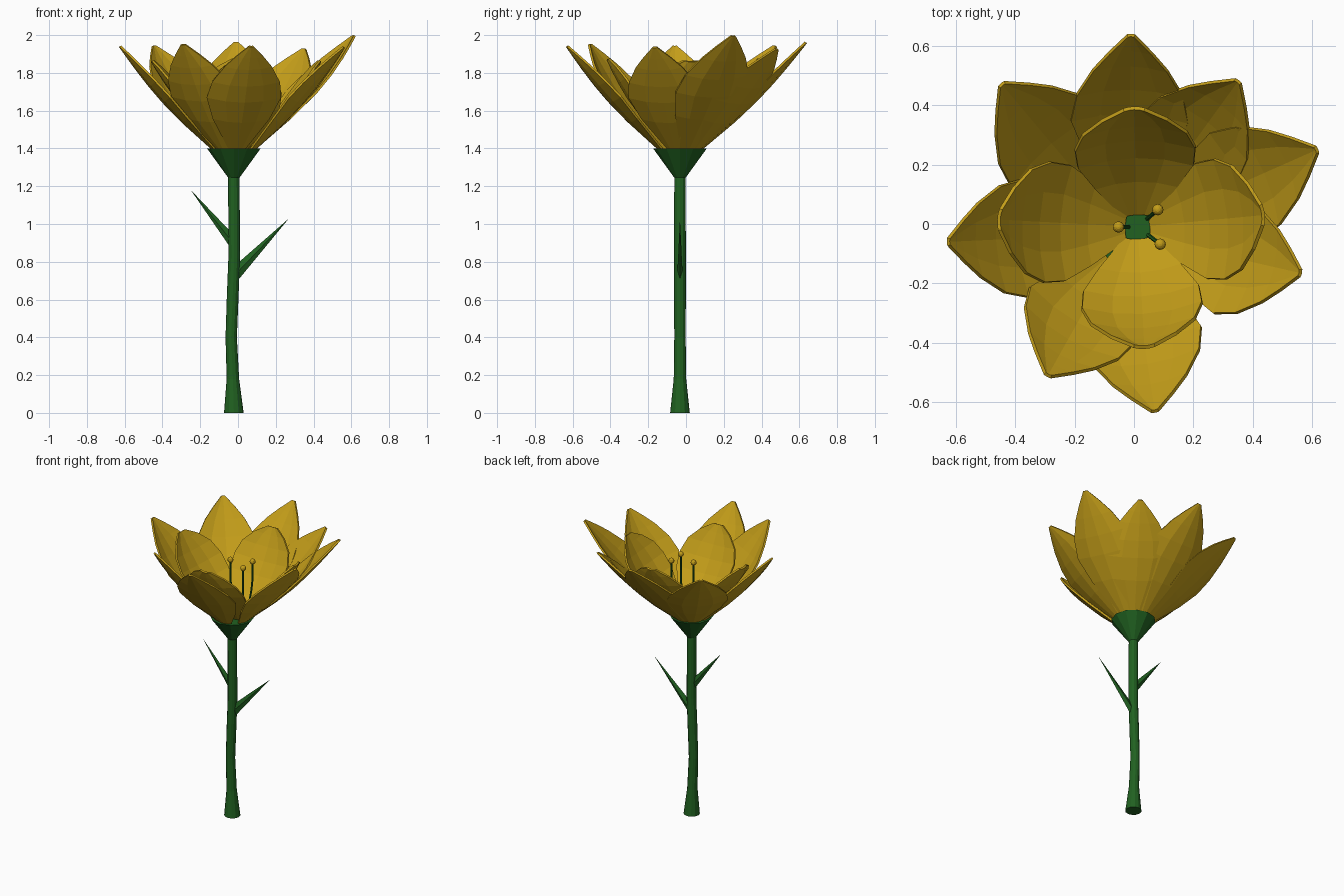
import bpy, bmesh, math
from mathutils import Vector

if "Cube" in bpy.data.objects:
    bpy.data.objects.remove(bpy.data.objects["Cube"])

def material(name, col):
    m = bpy.data.materials.new(name)
    m.diffuse_color = (*col, 1)
    m.use_nodes = True
    m.node_tree.nodes["Principled BSDF"].inputs["Base Color"].default_value = m.diffuse_color
    return m

GREEN = material("green", (0.015, 0.12, 0.015))
GOLD = material("gold", (0.55, 0.34, 0.01))
CX, CY = -0.022, -0.032

def make(name, verts, faces, mat):
    me = bpy.data.meshes.new(name)
    me.from_pydata(verts, [], faces)
    bm = bmesh.new()
    bm.from_mesh(me)
    bmesh.ops.recalc_face_normals(bm, faces=bm.faces)
    bm.to_mesh(me)
    bm.free()
    me.materials.append(mat)
    ob = bpy.data.objects.new(name, me)
    bpy.context.collection.objects.link(ob)
    return ob

def rings(name, path, sides, mat):
    """Capped tube through horizontal rings given as (x, y, z, radius)."""
    verts = [(x + r * math.cos(2 * math.pi * k / sides), y + r * math.sin(2 * math.pi * k / sides), z)
             for x, y, z, r in path for k in range(sides)]
    faces = [(i * sides + k, i * sides + (k + 1) % sides,
              (i + 1) * sides + (k + 1) % sides, (i + 1) * sides + k)
             for i in range(len(path) - 1) for k in range(sides)]
    faces += [tuple(range(sides)), tuple(range(len(verts) - sides, len(verts)))]
    return make(name, verts, faces, mat)

def petal(name, base, tip, outline, bulge, cup, cols=4):
    B, T = Vector(base), Vector(tip)
    u = T - B
    side = Vector((0, 0, 1)).cross(u).normalized()
    n = u.cross(side).normalized()
    verts, m = [], cols + 1
    for t, w in outline:
        for j in range(m):
            v = 2 * j / cols - 1
            lift = cup * v * v * w / 0.2 - bulge * math.sin(math.pi * t)
            verts.append(B + u * t + side * (w * v) + n * lift)
    faces = [(i * m + j, i * m + j + 1, (i + 1) * m + j + 1, (i + 1) * m + j)
             for i in range(len(outline) - 1) for j in range(cols)]
    ob = make(name, verts, faces, GOLD)
    mod = ob.modifiers.new("thickness", 'SOLIDIFY')
    mod.thickness = 0.012
    mod.offset = 0
    return ob

# Stem with a flared foot and slight bend
rings("stem", [(-0.022, CY, 0, 0.052), (-0.027, CY, 0.18, 0.033), (-0.036, CY, 0.4, 0.030),
               (-0.028, CY, 0.62, 0.031), (-0.02, CY, 0.82, 0.031), (CX, CY, 1.26, 0.030)], 12, GREEN)

# Calyx cup under the flower
rings("calyx", [(CX, CY, 1.245, 0.03), (CX, CY, 1.40, 0.142)], 12, GREEN)

# Two pointed leaves, thin front to back
for name, low, high, tip in (("leaf_right", (-0.01, 0.69), (-0.01, 0.785), (0.27, 1.03)),
                             ("leaf_left", (-0.03, 0.86), (-0.03, 0.95), (-0.25, 1.18))):
    mx, mz = (low[0] + high[0]) / 2, (low[1] + high[1]) / 2
    make(name, [(low[0], CY, low[1]), (mx, CY - 0.014, mz), (high[0], CY, high[1]),
                (mx, CY + 0.014, mz), (tip[0], CY, tip[1])],
         [(0, 1, 2, 3), (0, 1, 4), (1, 2, 4), (2, 3, 4), (3, 0, 4)], GREEN)

# Eight pointed outer petals
outer = [(0, 0.04), (0.3, 0.15), (0.5, 0.198), (0.65, 0.18), (0.8, 0.125), (0.9, 0.072), (1, 0.012)]
tips = [(-0.01, 0.635, 1.96), (0.35, 0.48, 1.925), (0.615, 0.25, 1.995), (0.56, -0.165, 1.935),
        (0.07, -0.63, 1.94), (-0.29, -0.51, 1.95), (-0.625, -0.06, 1.94), (-0.445, 0.47, 1.94)]
for i, tip in enumerate(tips):
    d = Vector((tip[0] - CX, tip[1] - CY, 0)).normalized() * 0.105
    petal(f"outer_petal_{i + 1}", (CX + d.x, CY + d.y, 1.39), tip, outer, 0.028, 0.04)

# Four rounded inner petals
inner = [(0, 0.05), (0.25, 0.14), (0.45, 0.195), (0.62, 0.203), (0.78, 0.175), (0.91, 0.11), (1, 0.035)]
for i, tip in enumerate([(0.0, 0.39, 1.87), (0.435, 0.03, 1.86), (0.035, -0.415, 1.87), (-0.455, 0.015, 1.86)]):
    d = Vector((tip[0] - 0.012, tip[1] + 0.01, 0)).normalized() * 0.045
    petal(f"inner_petal_{i + 1}", (0.012 + d.x, -0.01 + d.y, 1.40), tip, inner, 0.04, 0.04)

# Three stamens: curved filament with a round head
for i, (x, y) in enumerate([(0.08, 0.048), (-0.052, -0.01), (0.088, -0.068)]):
    bx, by = 0.012 + (x - 0.012) * 0.45, -0.01 + (y + 0.01) * 0.45
    path = []
    for k in range(7):
        t = k / 6
        f = t + 0.35 * math.sin(math.pi * t)
        path.append((bx + (x - bx) * f, by + (y - by) * f, 1.39 + 0.385 * t, 0.007))
    rings(f"filament_{i + 1}", path, 6, GREEN)
    bpy.ops.mesh.primitive_uv_sphere_add(segments=12, ring_count=8, radius=0.019, location=(x, y, 1.78))
    head = bpy.context.object
    head.name = f"stamen_head_{i + 1}"
    head.data.materials.append(GOLD)
